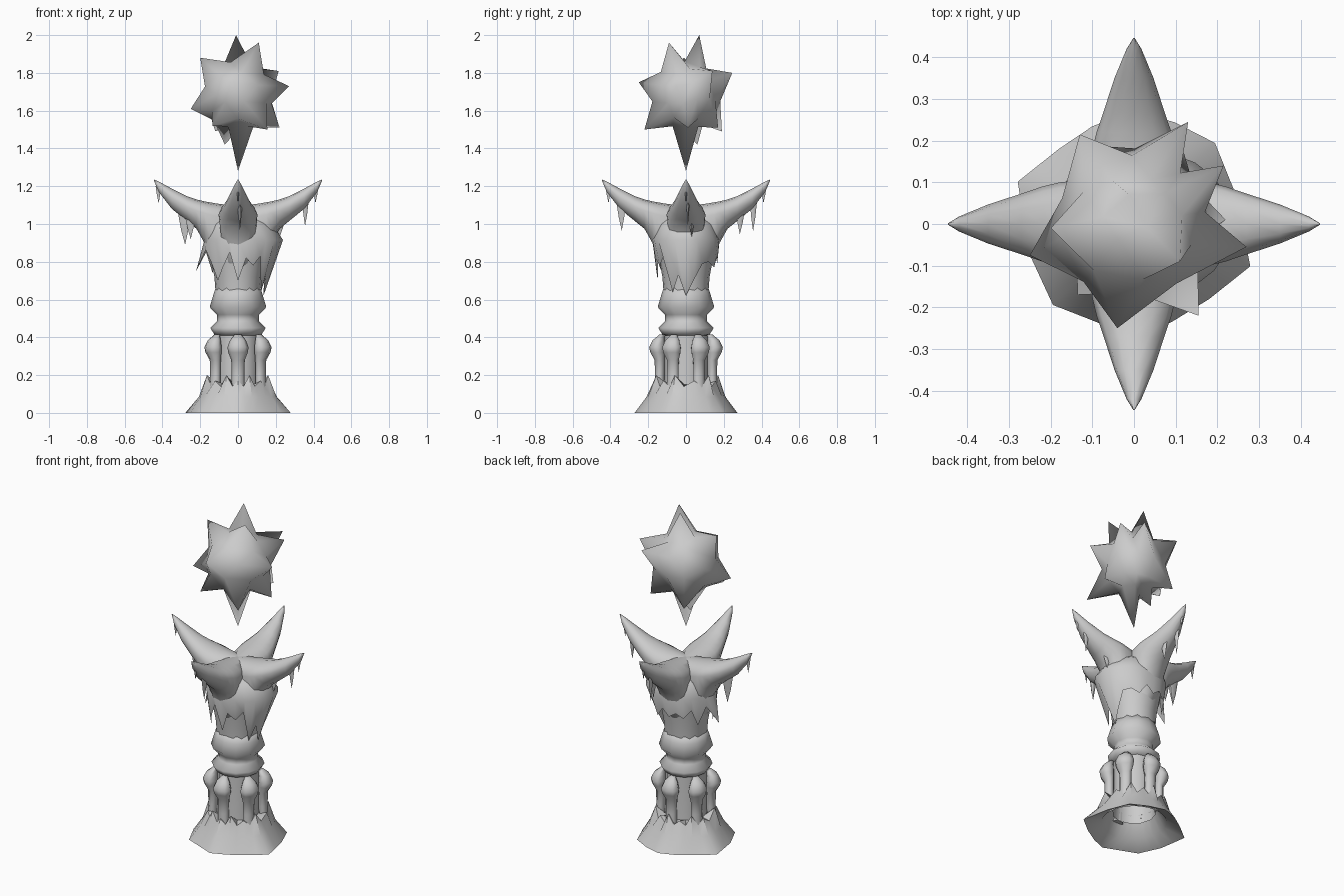
import bpy, bmesh, math
from mathutils import Vector, Matrix

if "Cube" in bpy.data.objects:
    bpy.data.objects.remove(bpy.data.objects["Cube"], do_unlink=True)

stone = bpy.data.materials.new("pale_grey")
stone.use_nodes = True
stone.diffuse_color = (0.6, 0.6, 0.6, 1)
stone.node_tree.nodes["Principled BSDF"].inputs["Base Color"].default_value = (0.6, 0.6, 0.6, 1)


def finish(name, bm, angle=60):
    """Turn a bmesh into a smooth-shaded object."""
    bmesh.ops.recalc_face_normals(bm, faces=bm.faces)
    mesh = bpy.data.meshes.new(name)
    bm.to_mesh(mesh)
    bm.free()
    mesh.materials.append(stone)
    ob = bpy.data.objects.new(name, mesh)
    bpy.context.collection.objects.link(ob)
    bpy.ops.object.select_all(action='DESELECT')
    ob.select_set(True)
    bpy.context.view_layer.objects.active = ob
    bpy.ops.object.shade_smooth_by_angle(angle=math.radians(angle))


def loft(name, rings, caps=True, wrap=False, angle=60, matrix=None):
    """Skin a list of closed rings that share one point count."""
    bm = bmesh.new()
    vs = [[bm.verts.new(p) for p in ring] for ring in rings]
    n = len(rings[0])
    pairs = list(zip(vs, vs[1:])) + ([(vs[-1], vs[0])] if wrap else [])
    for a, b in pairs:
        for i in range(n):
            j = (i + 1) % n
            bm.faces.new((a[i], a[j], b[j], b[i]))
    if caps and not wrap:
        bm.faces.new(vs[0][::-1])
        bm.faces.new(vs[-1])
    bmesh.ops.remove_doubles(bm, verts=bm.verts, dist=0.0005)
    if matrix:
        bmesh.ops.transform(bm, matrix=matrix, verts=bm.verts)
    finish(name, bm, angle)


def polar(deg, r, z):
    a = math.radians(deg)
    return Vector((r * math.cos(a), r * math.sin(a), z))


def lathe(name, profile, sides, **kw):
    loft(name, [[polar(360 * i / sides, r, z) for i in range(sides)]
                for r, z in profile], **kw)


# Flared foot: uneven straight-edged rim, jagged upper edge, hollow underneath
rim = [(15, 0.255), (45, 0.275), (68, 0.263), (90, 0.272), (113, 0.255), (135, 0.255),
       (160, 0.297), (195, 0.262), (225, 0.275), (249, 0.252), (270, 0.272), (291, 0.252),
       (315, 0.255), (340, 0.297)]
corners = [polar(d, r, 0) for d, r in rim]
rings = [[], [], [], [], []]
up = Vector((0, 0, 1))
for i, p in enumerate(corners):
    middle = (p + corners[(i + 1) % len(corners)]) / 2
    for q, r_top, z_top in ((p, 0.17, 0.2 if i % 2 else 0.17), (middle, 0.165, 0.14)):
        d = q.normalized()
        rings[0].append(d * 0.115 + up * 0.15)
        rings[1].append(d * 0.18 + up * 0.04)
        rings[2].append(q)
        rings[3].append(d * (0.13 + q.length * 0.29) + up * 0.085)
        rings[4].append(d * r_top + up * z_top)
loft("foot", rings, wrap=True, angle=45)

# Inner shaft behind the pillars
lathe("shaft", [(0.12, 0.1), (0.115, 0.2), (0.115, 0.41)], 12, caps=False)

# Six small pillars with swollen angular heads: radial distance, radius, height
for k in range(6):
    shape = [(0.142, 0.036, 0.1 if k == 0 else 0.13), (0.139, 0.034, 0.2), (0.139, 0.036, 0.28),
             (0.15, 0.052, 0.32), (0.153, 0.056, 0.348), (0.145, 0.042, 0.385),
             (0.128, 0.018, 0.414)]
    loft(f"pillar_{k + 1}", [[(r * math.cos(t * math.pi / 4), -d + 0.75 * r * math.sin(t * math.pi / 4), z)
                              for t in range(8)] for d, r, z in shape],
         matrix=Matrix.Rotation(math.radians(60 * k), 4, 'Z'))

# Collar rings and the bowl that carries the horns
lathe("collar", [(0.09, 0.405), (0.125, 0.415), (0.147, 0.45), (0.11, 0.485),
                 (0.112, 0.52), (0.15, 0.56), (0.132, 0.62), (0.119, 0.66)], 12, angle=80)
lathe("bowl", [(0.118, 0.63), (0.125, 0.72), (0.143, 0.82), (0.158, 0.91),
               (0.145, 1.0), (0.1, 1.06), (0.0, 1.09)], 16, caps=False, angle=80)

# Four upswept horns: distance, top, height of widest point, bottom, half width
sections = [(0.0, 1.095, 1.03, 0.7, 0.08), (0.11, 1.108, 1.04, 0.7, 0.1),
            (0.15, 1.115, 1.05, 0.82, 0.103), (0.178, 1.12, 1.058, 0.9, 0.1),
            (0.22, 1.13, 1.07, 0.975, 0.09), (0.27, 1.147, 1.09, 1.015, 0.073),
            (0.35, 1.187, 1.137, 1.08, 0.047), (0.42, 1.225, 1.198, 1.17, 0.018),
            (0.446, 1.236, 1.234, 1.232, 0.002)]
horn = []
for d, top, mid, bot, w in sections:
    ring = []
    for t in range(12):
        s = math.sin(t * math.pi / 6)
        ring.append((d, w * math.cos(t * math.pi / 6), mid + s * (top - mid if s > 0 else mid - bot)))
    horn.append(ring)

# Icicles below each horn: distance, side offset, top, tip, width
icicles = {
    "left": [(0.41, 0.0, 1.2, 1.11, 0.016), (0.355, 0.01, 1.11, 0.99, 0.018),
             (0.22, 0.03, 1.03, 0.93, 0.03)],
    "back": [(0.41, 0.0, 1.2, 1.11, 0.016), (0.355, 0.01, 1.11, 0.96, 0.02),
             (0.285, -0.02, 1.06, 0.945, 0.024)],
    "right": [(0.42, 0.0, 1.2, 1.11, 0.016), (0.28, 0.0, 1.05, 0.89, 0.036),
              (0.25, 0.03, 1.04, 0.92, 0.03)],
    "front": [(0.41, 0.0, 1.2, 1.11, 0.016), (0.34, 0.01, 1.1, 0.965, 0.026)]}
for k, (side, drops) in enumerate(icicles.items()):
    turn = Matrix.Rotation(math.pi / 2 * k, 4, 'Z')
    loft(f"{side}_horn", horn, matrix=turn, angle=80)
    for n, (d, o, top, tip, w) in enumerate(drops):
        move = turn @ Matrix.Translation((d, o, 0)) @ Matrix.Diagonal((1, 0.5, 1, 1))
        lathe(f"{side}_icicle_{n + 1}", [(w, top), (w * 0.6, top * 0.5 + tip * 0.5), (0.0, tip)],
              5, caps=False, matrix=move)

# Ragged frozen drape around the bowl: lower-edge radius and height
hem = [(0.135, 0.62), (0.15, 0.70), (0.175, 0.79), (0.17, 0.80), (0.172, 0.77), (0.17, 0.83),
       (0.165, 0.79), (0.17, 0.82), (0.165, 0.79), (0.17, 0.84), (0.155, 0.74), (0.175, 0.85),
       (0.222, 0.75), (0.18, 0.87), (0.165, 0.80), (0.15, 0.70), (0.16, 0.77), (0.168, 0.85),
       (0.15, 0.70), (0.168, 0.82), (0.16, 0.78), (0.168, 0.83), (0.14, 0.64), (0.155, 0.73)]
drape = [[], [], [], [], []]
for i, (r, z) in enumerate(hem):
    deg = i * 15
    swell = 0.06 * max(0, math.cos(math.radians(deg))) ** 2
    drape[0].append(polar(deg, 0.08, 1.07))
    drape[1].append(polar(deg, 0.152 + swell * 0.5, 1.0))
    drape[2].append(polar(deg, 0.178 + swell, 0.915))
    drape[3].append(polar(deg, r, z))
    drape[4].append(polar(deg, 0.15, 0.92))
loft("frozen_drape", drape, caps=False, angle=80)

# Floating spiked star: a hull of the tip directions with sunken edge midpoints
tips = [(-0.01, 0.07, 2.0), (0.11, -0.09, 1.96), (-0.2, -0.01, 1.88), (0.215, 0.14, 1.81),
        (0.13, 0.245, 1.8), (0.27, -0.055, 1.73), (-0.04, -0.25, 1.75), (0.155, -0.22, 1.5),
        (0.22, 0.01, 1.51), (-0.25, -0.075, 1.61), (-0.12, 0.19, 1.49), (0.0, 0.0, 1.28),
        (-0.07, 0.06, 1.42), (-0.13, 0.215, 1.79), (-0.135, -0.17, 1.52), (0.12, 0.17, 1.51)]
centre = Vector((0, 0, 1.68))
bm = bmesh.new()
reach = {}
for t in tips:
    off = Vector(t) - centre
    v = bm.verts.new(off.normalized())
    reach[tuple(round(c, 3) for c in v.co)] = off.length
bmesh.ops.convex_hull(bm, input=bm.verts)
bmesh.ops.triangulate(bm, faces=bm.faces)
bmesh.ops.subdivide_edges(bm, edges=bm.edges, cuts=1, use_grid_fill=True)
for v in bm.verts:
    length = reach.get(tuple(round(c, 3) for c in v.co), 0.184)
    v.co = centre + v.co.normalized() * length
finish("spiked_star", bm, 100)
